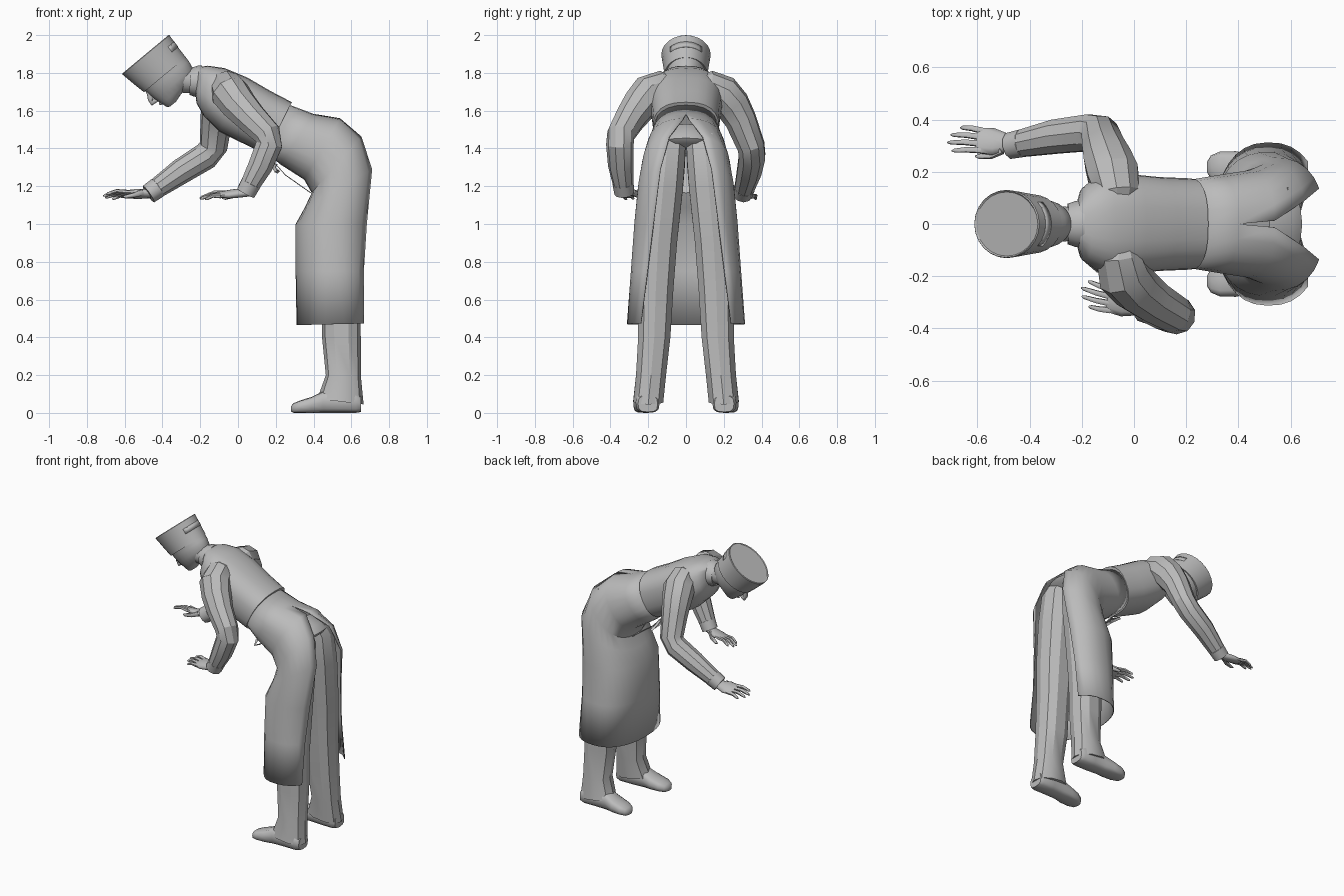
import bpy, bmesh, math
from mathutils import Vector

cube = bpy.data.objects.get("Cube")
if cube:
    bpy.data.objects.remove(cube)

grey = bpy.data.materials.new("plain grey")
grey.use_nodes = True
COLOUR = (0.5, 0.5, 0.5, 1)
grey.diffuse_color = COLOUR
grey.node_tree.nodes["Principled BSDF"].inputs["Base Color"].default_value = COLOUR


def loft(name, rings, closed=True, angle=40, thick=0):
    """Skin a list of point rings into one object."""
    bm = bmesh.new()
    vs = [[bm.verts.new(p) for p in r] for r in rings]
    n = len(rings[0])
    for a, b in zip(vs, vs[1:]):
        for i in range(n if closed else n - 1):
            j = (i + 1) % n
            bm.faces.new((a[i], a[j], b[j], b[i]))
    if closed:
        bm.faces.new(vs[0])
        bm.faces.new(vs[-1])
    bmesh.ops.remove_doubles(bm, verts=bm.verts[:], dist=0.0004)
    bmesh.ops.recalc_face_normals(bm, faces=bm.faces[:])
    me = bpy.data.meshes.new(name)
    bm.to_mesh(me)
    bm.free()
    me.materials.append(grey)
    ob = bpy.data.objects.new(name, me)
    bpy.context.collection.objects.link(ob)
    if thick:
        m = ob.modifiers.new("cloth", "SOLIDIFY")
        m.thickness = thick
    bpy.ops.object.select_all(action="DESELECT")
    ob.select_set(True)
    bpy.context.view_layer.objects.active = ob
    bpy.ops.object.shade_smooth_by_angle(angle=math.radians(angle))


def ring(a, b, w, yc=0, n=16, gap=0, e=1.0, closed=True):
    """Oval between side-view points a and b, half width w across y."""
    a, b = Vector((a[0], yc, a[1])), Vector((b[0], yc, b[1]))
    c, h = (a + b) / 2, (a - b) / 2
    pw = lambda v: math.copysign(abs(v) ** e, v)
    steps = n if closed else n - 1
    out = []
    for i in range(n):
        t = gap + (2 * math.pi - 2 * gap) * i / steps
        out.append(c + h * pw(math.cos(t)) + Vector((0, w * pw(math.sin(t)), 0)))
    return out


def tube(name, pts, sizes, ref=(0, 1, 0), n=8, angle=40):
    """Sweep an oval along pts; sizes are radii or (side, depth) pairs."""
    pts = [Vector(p) for p in pts]
    u, rings = Vector(ref), []
    for i, p in enumerate(pts):
        t = (pts[min(i + 1, len(pts) - 1)] - pts[max(i - 1, 0)]).normalized()
        u = (u - t * u.dot(t)).normalized()
        v = t.cross(u)
        s = sizes[i]
        ru, rv = s if isinstance(s, tuple) else (s, s)
        ang = [2 * math.pi * (k + 0.5) / n for k in range(n)]
        rings.append([p + u * ru * math.cos(k) + v * rv * math.sin(k) for k in ang])
    loft(name, rings, angle=angle)


# Jacket body, leaning forward, its hem lapping over the apron
loft("jacket", [ring(*s, n=24, e=0.8) for s in [
    ((-.205, 1.83), (-.225, 1.69), .085), ((-.16, 1.838), (-.22, 1.64), .14),
    ((-.07, 1.825), (-.18, 1.57), .19), ((.05, 1.775), (-.10, 1.49), .192),
    ((.17, 1.705), (.02, 1.43), .18), ((.285, 1.645), (.145, 1.37), .175)]])
loft("collar", [ring(*s) for s in [
    ((-.19, 1.838), (-.205, 1.67), .092), ((-.215, 1.838), (-.235, 1.675), .088),
    ((-.25, 1.825), (-.258, 1.685), .078), ((-.245, 1.815), (-.25, 1.70), .066)]])
tube("neck", [(-.2, 0, 1.755), (-.27, 0, 1.76), (-.34, 0, 1.775)], [.064, .068, .08], n=16)

# Wrap-around apron, open down the back
loft("apron", [ring(*s[:3], n=25, gap=s[3], e=.85, closed=False) for s in [
    ((.27, 1.632), (.14, 1.385), .168, 0), ((.40, 1.583), (.225, 1.315), .186, 0),
    ((.54, 1.56), (.35, 1.235), .206, .04), ((.66, 1.47), (.39, 1.165), .232, .33),
    ((.73, 1.30), (.355, 1.09), .255, .5), ((.715, 1.0), (.305, 1.0), .275, .62),
    ((.71, .75), (.305, .75), .292, .72), ((.725, .475), (.31, .465), .313, .82)]],
    closed=False, thick=.006, angle=35)

# Apron strings tied at the front
for s in (-1, 1):
    tube("apron_string", [(.17, 0, 1.35), (.25, s * .02, 1.26), (.385, s * .04, 1.165)],
         [(.012, .003)] * 3, n=4)
    tube("bow_loop", [(.2, 0, 1.315), (.19, s * .06, 1.3), (.2, s * .10, 1.28), (.215, s * .05, 1.275),
                      (.2, 0, 1.29)], [(.012, .003)] * 5, ref=(1, 0, 0), n=4)

# Trousers and shoes
loft("trouser_seat", [ring(*s) for s in [
    ((.52, 1.53), (.42, 1.36), .13), ((.61, 1.495), (.45, 1.38), .15),
    ((.645, 1.455), (.47, 1.38), .16), ((.63, 1.43), (.48, 1.37), .12)]])
for side, s in (("right", 1), ("left", -1)):
    loft(side + "_trouser_leg", [ring(a, b, w, s * y, n=10, e=.85) for a, b, y, w in [
        ((.60, 1.49), (.46, 1.38), .085, .085), ((.65, 1.40), (.43, 1.29), .1, .1),
        ((.66, 1.2), (.42, 1.17), .12, .108), ((.655, .9), (.42, .9), .147, .104),
        ((.645, .65), (.44, .65), .16, .097), ((.65, .4), (.445, .4), .168, .089),
        ((.65, .2), (.465, .2), .185, .083), ((.665, .045), (.42, .075), .2, .083)]], angle=30)
    loft(side + "_shoe", [ring((x, z), (x, lo), w, s * y, n=12, e=.65) for x, lo, z, w, y in [
        (.65, .005, .09, .052, .202), (.625, 0, .11, .064, .203), (.54, 0, .12, .064, .203),
        (.45, 0, .115, .06, .207), (.39, 0, .085, .067, .212), (.33, 0, .066, .062, .216),
        (.295, 0, .052, .045, .218), (.28, .008, .035, .02, .218)]], angle=50)


def hand(side, wrist, aim, across):
    """Palm and five fingers; across points toward the little finger."""
    w, d = Vector(wrist), Vector(aim).normalized()
    a = Vector(across)
    a = (a - d * a.dot(d)).normalized()
    up = a.cross(d)
    up *= math.copysign(1, up.z)
    tube(side + "_palm", [w - d * .03, w + d * .02, w + d * .07, w + d * .12, w + d * .135],
         [(.03, .022), (.038, .024), (.055, .022), (.052, .016), (.042, .01)], ref=a, n=10, angle=60)
    for k, length in enumerate((.11, .13, .12, .085)):
        o = -.038 + .026 * k
        p = w + d * .115 + a * o
        tube(side + "_finger", [p, p + d * length * .5 + a * o * .12 + up * .006,
                                p + d * length * .9 + a * o * .2 - up * .008,
                                p + d * length + a * o * .22 - up * .012],
             [.013, .011, .008, .003], ref=a, n=6, angle=60)
    p = w + d * .035 - a * .03
    tube(side + "_thumb", [p, p + d * .04 - a * .02 - up * .02, p + d * .085 - a * .025 - up * .03,
                           p + d * .1 - a * .025 - up * .03], [.018, .014, .01, .003], ref=a, n=6, angle=60)


# Sleeves, cuffs and hands
arms = {
    "right": [(-.06, .04, 1.725), (-.065, .12, 1.725), (-.08, .19, 1.69), (-.10, .245, 1.63),
              (-.115, .29, 1.55), (-.13, .345, 1.41), (-.17, .35, 1.36), (-.30, .335, 1.28),
              (-.45, .305, 1.175)],
    "left": [(-.06, -.04, 1.725), (-.06, -.12, 1.725), (-.04, -.195, 1.69), (.005, -.245, 1.63),
             (.07, -.295, 1.56), (.155, -.345, 1.475), (.165, -.35, 1.42), (.12, -.345, 1.31),
             (.055, -.33, 1.19)]}
for side, path in arms.items():
    tube(side + "_sleeve", path, [.05, .088, .103, .096, .085, .075, .073, .068, .052],
         ref=(1, 0, 0), n=10, angle=30)
    end, prev = Vector(path[-1]), Vector(path[-2])
    d = (end - prev).normalized()
    tube(side + "_cuff", [end - d * .035, end - d * .03, end + d * .03, end + d * .03],
         [.05, .056, .053, .03], ref=(1, 0, 0), n=10, angle=40)
hand("right", (-.47, .31, 1.16), (-1, .08, -.02), (.1, 1, -.3))
hand("left", (.03, -.32, 1.165), (-1, .25, -.08), (-.2, -1, -.2))

# Head frame, tipped down: a point is given by height and reach
BASE = Vector((-.40, 0, 1.79))
UP, FWD = Vector((-.64, 0, .77)), Vector((-.77, 0, -.64))


def tipped(u, f, y=0):
    return BASE + UP * u + FWD * f + Vector((0, y, 0))


def tipped_ring(u, f, rf, w, n=24):
    ts = [2 * math.pi * i / n for i in range(n)]
    return [tipped(u, f + rf * math.cos(t), w * math.sin(t)) for t in ts]


loft("head", [tipped_ring(*r) for r in [
    (-.155, .055, .022, .024), (-.145, .047, .045, .042), (-.115, -.008, .108, .07),
    (-.075, -.016, .13, .09), (-.03, -.016, .138, .1), (.03, -.012, .138, .106)]], angle=70)
tube("nose", [tipped(0, .112), tipped(-.03, .116), tipped(-.06, .13), tipped(-.078, .136),
              tipped(-.085, .108)], [.012, .014, .017, .018, .01], n=8, angle=60)
tube("lips", [tipped(-.11, .088, -.024), tipped(-.11, .104), tipped(-.11, .088, .024)],
     [.003, .01, .003], ref=UP, n=8, angle=60)

# Round flat-topped hat
loft("hat", [tipped_ring(*r) for r in [
    (-.005, -.01, .13, .1), (-.008, -.01, .144, .113), (.05, -.005, .151, .120),
    (.137, 0, .162, .131), (.141, 0, .158, .128), (.137, 0, .152, .123)]], angle=30)


# Thin trim around the rear opening of the hat
def trim_row(u):
    r = .156 + .045 * u
    ts = [math.pi + .75 * (k / 5 - 1) for k in range(11)]
    return [tipped(u, r * math.cos(t), (r - .036) * math.sin(t)) for t in ts]


loft("hat_opening_trim", [trim_row(.06), trim_row(.095)], closed=False, thick=.004)
